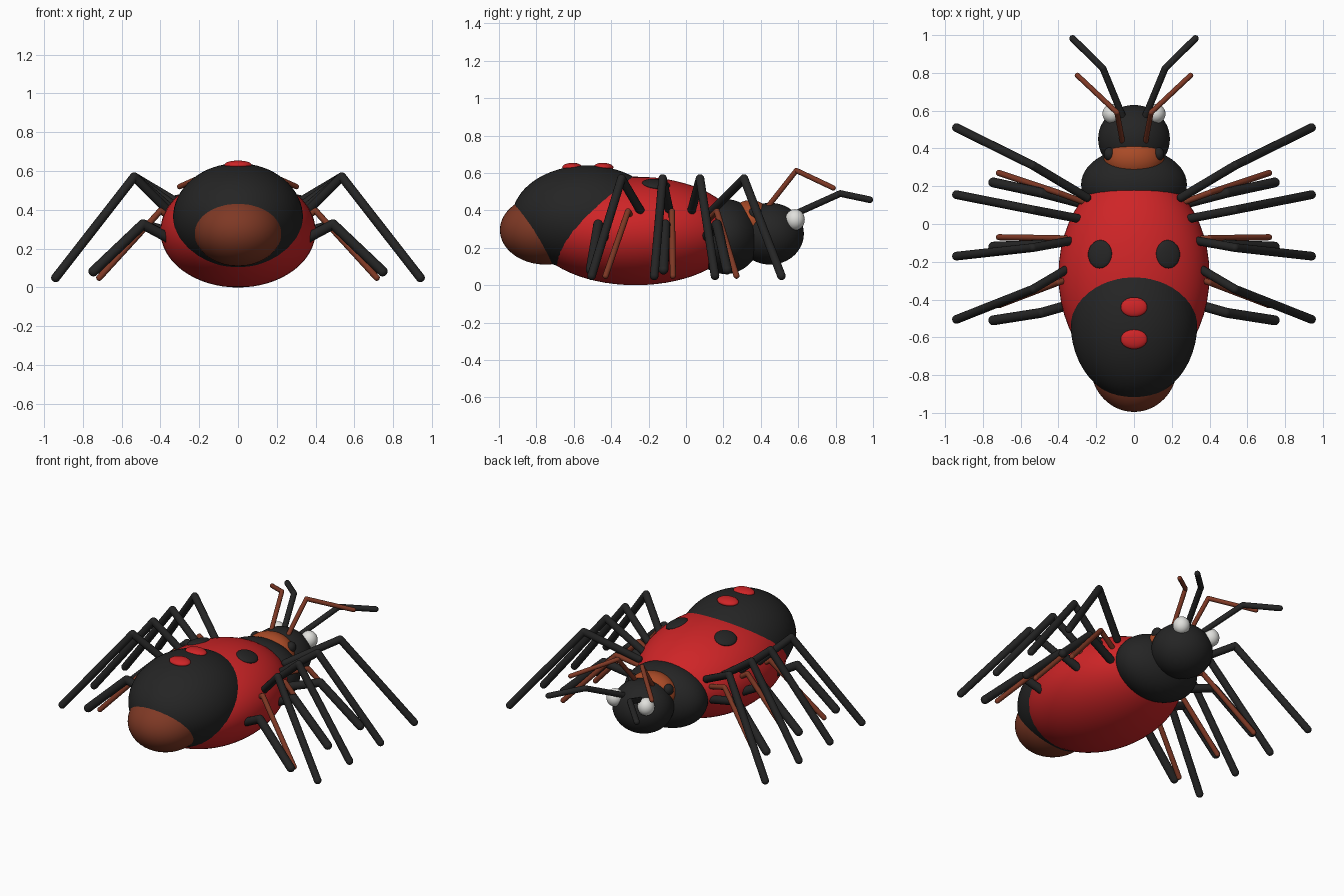
import bpy, bmesh
from mathutils import Vector, Matrix

cube = bpy.data.objects.get("Cube")
if cube:
    bpy.data.objects.remove(cube)


def material(name, r, g, b):
    m = bpy.data.materials.new(name)
    m.use_nodes = True
    m.diffuse_color = (r, g, b, 1)
    bsdf = next(n for n in m.node_tree.nodes if n.type == 'BSDF_PRINCIPLED')
    bsdf.inputs["Base Color"].default_value = (r, g, b, 1)
    return m


RED = material("red", 0.62, 0.018, 0.02)
BLACK = material("black", 0.018, 0.018, 0.018)
BROWN = material("brown", 0.21, 0.04, 0.018)
ORANGE = material("orange brown", 0.40, 0.07, 0.02)
WHITE = material("white", 0.75, 0.75, 0.72)


def finish(name, bm, mat):
    for f in bm.faces:
        f.smooth = True
    me = bpy.data.meshes.new(name)
    bm.to_mesh(me)
    bm.free()
    me.materials.append(mat)
    ob = bpy.data.objects.new(name, me)
    bpy.context.collection.objects.link(ob)
    return ob


def ellipsoid(name, centre, radii, mat, normal=None):
    """Smooth ellipsoid; with a normal, its local z follows that direction."""
    bm = bmesh.new()
    bmesh.ops.create_uvsphere(bm, u_segments=48, v_segments=32, radius=1)
    turn = Matrix()
    if normal:
        turn = Vector((0, 0, 1)).rotation_difference(Vector(normal)).to_matrix().to_4x4()
    bm.transform(Matrix.Translation(centre) @ turn @ Matrix.Diagonal((*radii, 1)))
    return finish(name, bm, mat)


def limb(name, points, radius, mat):
    """Jointed rod with round joints and ends."""
    bm = bmesh.new()
    pts = [Vector(p) for p in points]
    for p in pts:
        bmesh.ops.create_uvsphere(bm, u_segments=16, v_segments=10, radius=radius,
                                  matrix=Matrix.Translation(p))
    for a, b in zip(pts, pts[1:]):
        d = b - a
        turn = d.to_track_quat('Z', 'Y').to_matrix().to_4x4()
        bmesh.ops.create_cone(bm, segments=16, radius1=radius, radius2=radius, depth=d.length,
                              matrix=Matrix.Translation((a + b) / 2) @ turn)
    return finish(name, bm, mat)


# Body
ellipsoid("abdomen_front", (0, -0.27, 0.29), (0.40, 0.55, 0.29), RED)
ellipsoid("abdomen_rear", (0, -0.53, 0.36), (0.335, 0.40, 0.28), BLACK)
ellipsoid("abdomen_tip", (0, -0.75, 0.295), (0.23, 0.245, 0.185), BROWN)
ellipsoid("thorax", (0, 0.21, 0.26), (0.28, 0.19, 0.20), BLACK)
ellipsoid("neck_plate", (0, 0.345, 0.335), (0.16, 0.12, 0.12), ORANGE)
ellipsoid("head", (0, 0.45, 0.275), (0.19, 0.18, 0.165), BLACK)

# Raised spots along the back
for label, y in (("front", -0.44), ("rear", -0.61)):
    ellipsoid("back_spot_" + label, (0, y, 0.632), (0.07, 0.052, 0.022), RED,
              (0, (y + 0.53) * 0.5, 1))

# Feet and knees fan out from these y values: start, knee, foot
upper = [(0.25, 0.14, 0.31, 0.51), (0.30, 0.03, 0.075, 0.155),
         (0.34, -0.09, -0.125, -0.17), (0.365, -0.245, -0.345, -0.505)]
lower = [(0.24, 0.10, 0.165, 0.22), (0.34, -0.09, -0.11, -0.12),
         (0.35, -0.43, -0.47, -0.51)]
thin = [(0.25, 0.11, 0.165, 0.27), (0.32, -0.08, -0.075, -0.07),
        (0.32, -0.28, -0.31, -0.43)]

for side, s in (("left", 1), ("right", -1)):
    ellipsoid("side_spot_" + side, (s * 0.18, -0.16, 0.54), (0.066, 0.075, 0.02), BLACK,
              (s * 0.32, 0.1, 1))
    ellipsoid("neck_spot_" + side, (s * 0.13, 0.37, 0.385), (0.03, 0.035, 0.035), BLACK)
    ellipsoid("eye_" + side, (s * 0.115, 0.583, 0.35), (0.052, 0.052, 0.056), WHITE)

    # Long and short feelers
    limb("long_feeler_" + side,
         [(s * 0.06, 0.57, 0.375), (s * 0.165, 0.825, 0.49), (s * 0.325, 0.982, 0.457)],
         0.018, BLACK)
    limb("short_feeler_" + side,
         [(s * 0.06, 0.43, 0.41), (s * 0.09, 0.59, 0.613), (s * 0.30, 0.787, 0.52)],
         0.014, BROWN)

    # Three rows of legs on each side
    for i, (x, a, b, c) in enumerate(upper):
        limb(f"upper_leg_{side}_{i}",
             [(s * x, a, 0.40), (s * 0.535, b, 0.57), (s * 0.94, c, 0.05)], 0.023, BLACK)
    for i, (x, a, b, c) in enumerate(lower):
        limb(f"lower_leg_{side}_{i}",
             [(s * x, a, 0.25), (s * 0.49, b, 0.325), (s * 0.745, c, 0.083)], 0.026, BLACK)
    for i, (x, a, b, c) in enumerate(thin):
        limb(f"thin_leg_{side}_{i}",
             [(s * x, a, 0.34), (s * 0.40, b, 0.395), (s * 0.715, c, 0.05)], 0.016, BROWN)
